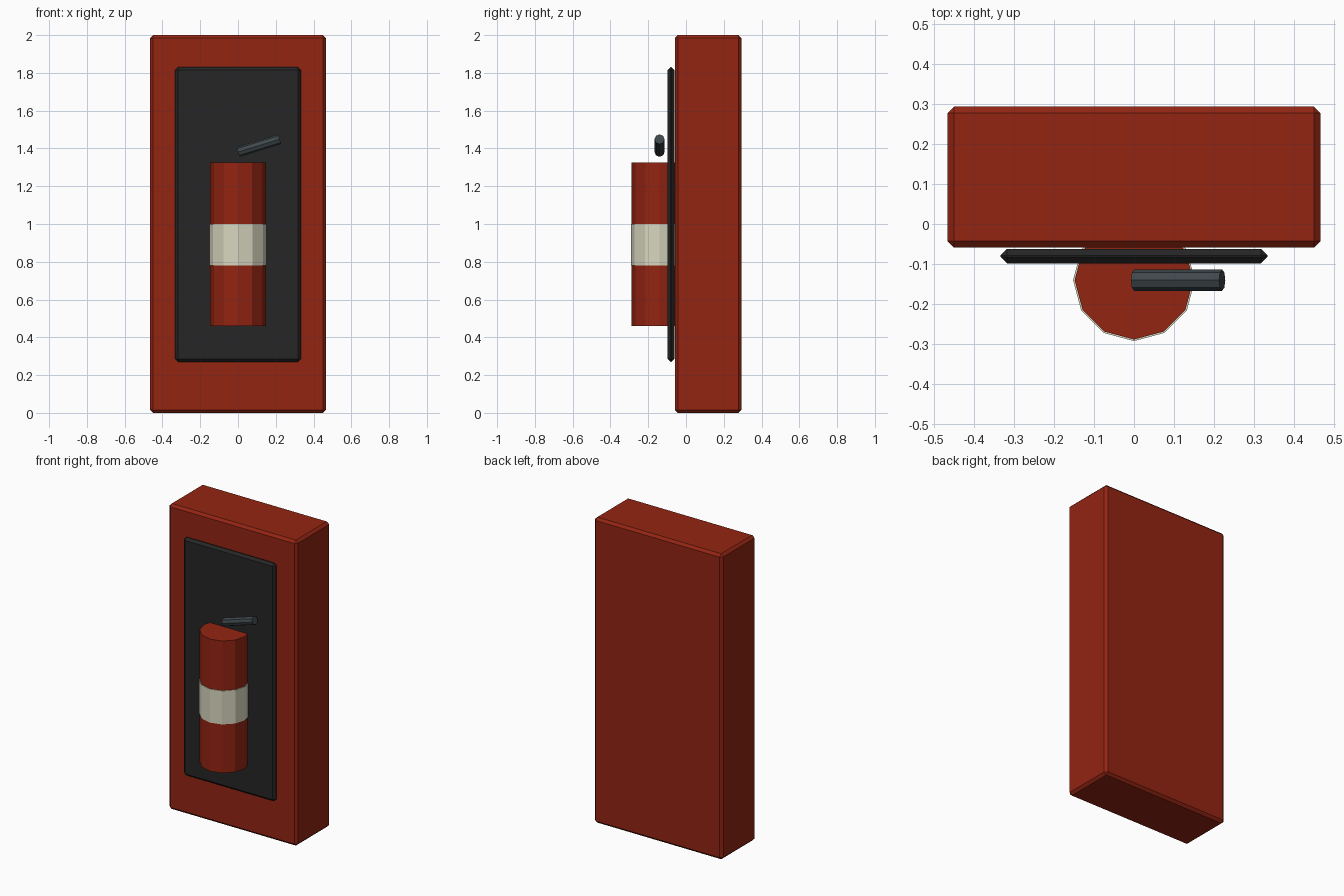
import bpy, math

if "Cube" in bpy.data.objects:
    bpy.data.objects.remove(bpy.data.objects["Cube"])


def material(name, rgb):
    m = bpy.data.materials.new(name)
    m.diffuse_color = (*rgb, 1.0)
    m.use_nodes = True
    m.node_tree.nodes["Principled BSDF"].inputs["Base Color"].default_value = m.diffuse_color
    return m


RED = material("dark red", (0.29, 0.018, 0.006))
BLACK = material("charcoal", (0.019, 0.019, 0.019))
CREAM = material("cream", (0.68, 0.67, 0.52))
STEEL = material("blue grey metal", (0.05, 0.065, 0.072))


def box(name, lo, hi, bevel, mat):
    """Chamfered box between two corners."""
    bpy.ops.mesh.primitive_cube_add(size=1, location=[(a + b) / 2 for a, b in zip(lo, hi)])
    ob = bpy.context.object
    ob.name = name
    ob.scale = [b - a for a, b in zip(lo, hi)]
    bpy.ops.object.transform_apply(location=False, rotation=False, scale=True)
    mod = ob.modifiers.new("chamfer", "BEVEL")
    mod.width = bevel
    mod.segments = 1
    ob.data.materials.append(mat)
    return ob


def cylinder(name, sides, radius, depth, loc, mat, rot=(0, 0, 0)):
    """Flat-faced cylinder."""
    bpy.ops.mesh.primitive_cylinder_add(vertices=sides, radius=radius, depth=depth,
                                        location=loc, rotation=rot)
    ob = bpy.context.object
    ob.name = name
    ob.data.materials.append(mat)
    return ob


# Cabinet body and its recessed-looking front panel
box("cabinet", (-0.465, -0.059, 0), (0.465, 0.293, 2.0), 0.016, RED)
box("front_panel", (-0.333, -0.098, 0.27), (0.333, -0.062, 1.83), 0.016, BLACK)

# Extinguisher tank, partly sunk into the cabinet, with a label band
TANK_Y = -0.14
cylinder("tank", 12, 0.148, 0.865, (0, TANK_Y, 0.8925), RED)
cylinder("label_band", 12, 0.152, 0.22, (0, TANK_Y, 0.89), CREAM)

# Tilted nozzle above the tank
cylinder("nozzle", 8, 0.0265, 0.23, (0.11, TANK_Y, 1.415), STEEL,
         rot=(0, math.pi / 2 - 0.3, 0))
